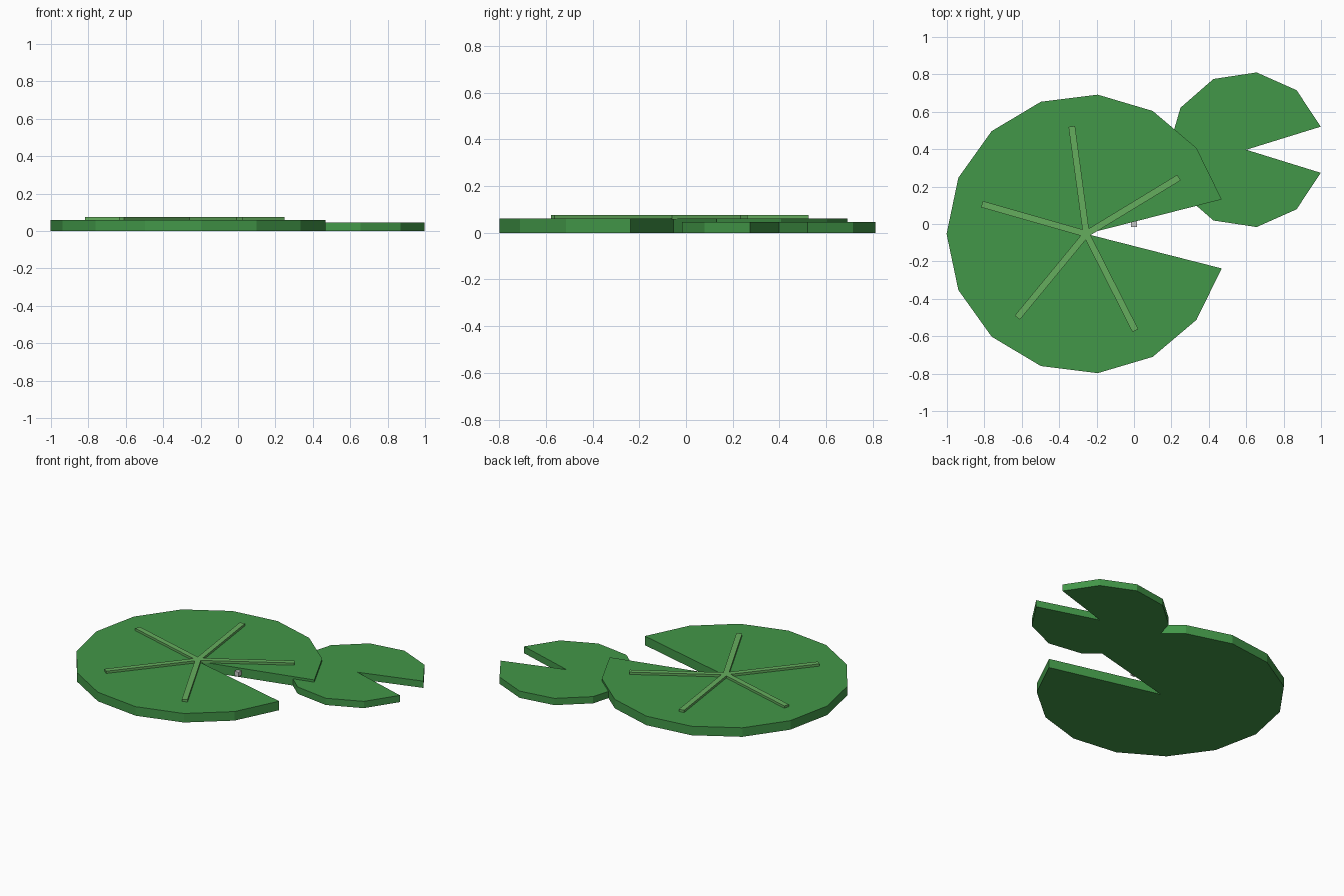
import bpy, bmesh, math
from mathutils import Matrix, Vector

if "Cube" in bpy.data.objects:
    bpy.data.objects.remove(bpy.data.objects["Cube"])


def material(name, rgb):
    m = bpy.data.materials.new(name)
    m.diffuse_color = (*rgb, 1)
    m.use_nodes = True
    m.node_tree.nodes["Principled BSDF"].inputs["Base Color"].default_value = m.diffuse_color
    return m


def finish(name, bm, mat=None):
    bmesh.ops.recalc_face_normals(bm, faces=bm.faces)
    me = bpy.data.meshes.new(name)
    bm.to_mesh(me)
    bm.free()
    ob = bpy.data.objects.new(name, me)
    bpy.context.collection.objects.link(ob)
    if mat:
        me.materials.append(mat)
    return ob


def lily_pad(name, cx, cy, radius, height, half_notch, steps, mat):
    """Disc with a wedge cut towards +x, built as a fan and extruded up."""
    bm = bmesh.new()
    hub = bm.verts.new((cx, cy, 0))
    span = 2 * math.pi - 2 * half_notch
    rim = []
    for i in range(steps + 1):
        a = half_notch + span * i / steps
        rim.append(bm.verts.new((cx + radius * math.cos(a), cy + radius * math.sin(a), 0)))
    fan = [bm.faces.new((hub, p, q)) for p, q in zip(rim, rim[1:])]
    ext = bmesh.ops.extrude_face_region(bm, geom=fan, use_keep_orig=True)
    top = [g for g in ext["geom"] if isinstance(g, bmesh.types.BMVert)]
    bmesh.ops.translate(bm, verts=top, vec=(0, 0, height))
    return finish(name, bm, mat)


def box(name, centre, size, angle=0, offset=(0, 0, 0), mat=None):
    bm = bmesh.new()
    m = (Matrix.Translation(Vector(centre)) @ Matrix.Rotation(angle, 4, 'Z')
         @ Matrix.Translation(Vector(offset)) @ Matrix.Diagonal((*size, 1)))
    bmesh.ops.create_cube(bm, size=1, matrix=m)
    return finish(name, bm, mat)


green = material("leaf_green", (0.055, 0.31, 0.065))
light = material("vein_green", (0.13, 0.42, 0.11))

# Floating leaves
CX, CY = -0.255, -0.053
lily_pad("large_pad", CX, CY, 0.747, 0.06, math.radians(14.3), 14, green)
lily_pad("small_pad", 0.60, 0.397, 0.417, 0.045, math.radians(17.2), 10, green)

# Raised veins radiating from the notch point
for i in range(5):
    box(f"vein_{i + 1}", (CX, CY, 0.066), (0.58, 0.035, 0.018),
        math.radians(31.3 + 66.4 * i), (0.29, 0, 0), light)

# Tiny stem stub sitting in the notch
box("stem_stub", (0, 0, 0.03), (0.03, 0.03, 0.03))
